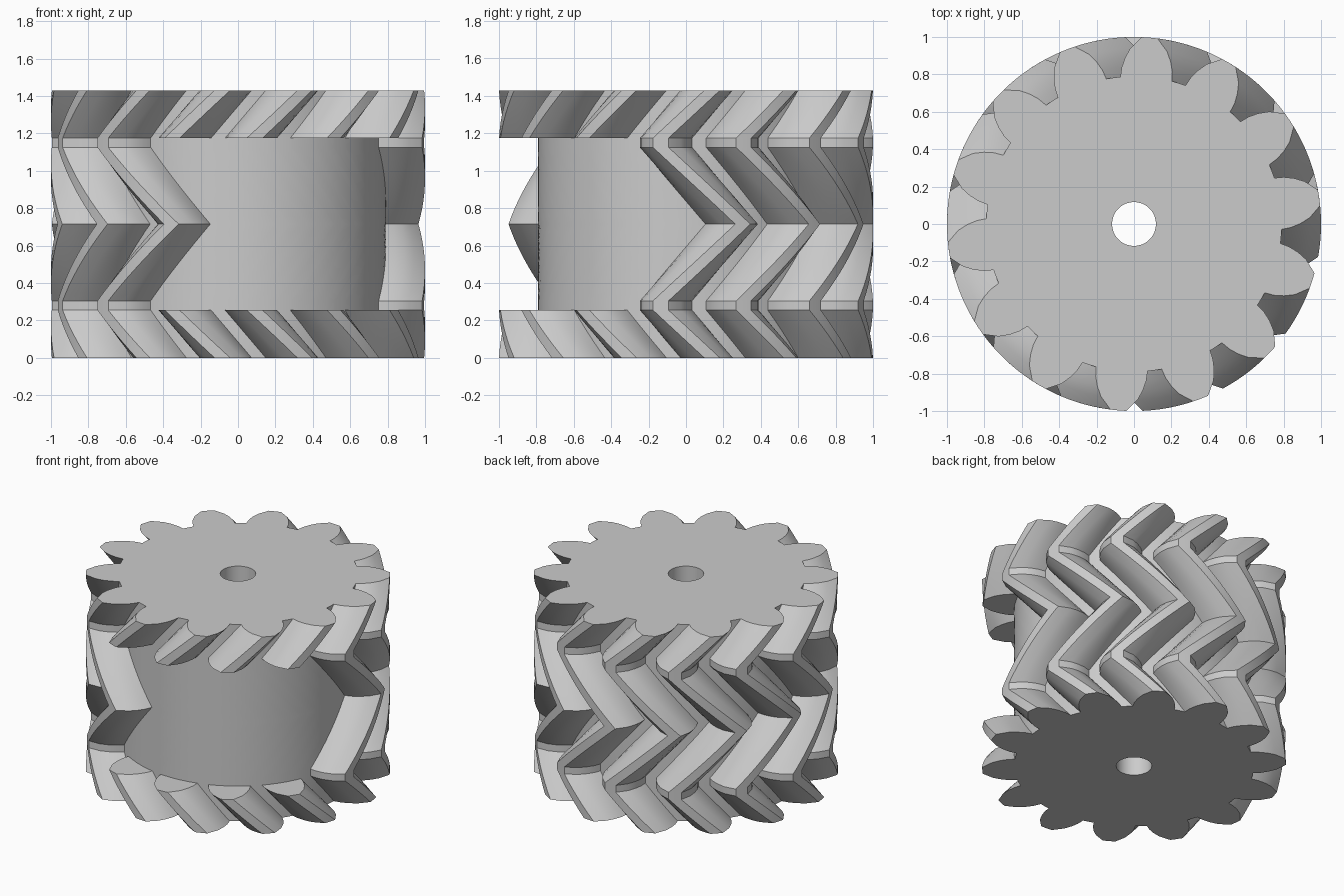
import bpy, bmesh
from math import radians, cos, sin

cube = bpy.data.objects.get("Cube")
if cube:
    bpy.data.objects.remove(cube, do_unlink=True)

TEETH = 14
PITCH = 360 / TEETH
ROOT, BORE, HEIGHT = 0.79, 0.117, 1.43
PHASE = 85.2                      # direction of the first tooth at the end faces
HELIX = 62                        # degrees of twist per unit of height
END, FLAT, MID = 0.255, 0.305, HEIGHT / 2
MISSING = range(7, 11)            # teeth cut away from the middle section

# Half of a tooth: (half-width in degrees, radius), root to tip
FLANK = [(10.1, ROOT), (9.3, 0.84), (7.9, 0.89), (6.0, 0.94), (2.4, 1.0)]
TOOTH = ([(-a, r) for a, r in FLANK] + [(0, 1.0)] + FLANK[::-1]
         + [(PITCH / 2, ROOT)])


def twist(z):
    """Herringbone twist: mirrored about mid height, with short straight collars."""
    d = min(z, HEIGHT - z)
    return -HELIX * min(d, END) + HELIX * max(0, d - FLAT)


def ring(bm, z, cut=False, bore=False):
    """One closed cross-section of the gear at height z."""
    verts = []
    for k in range(TEETH):
        for a, r in TOOTH:
            if bore:
                r = BORE
            elif cut and k in MISSING:
                r = ROOT
            t = radians(PHASE + k * PITCH + a + twist(z))
            verts.append(bm.verts.new((r * cos(t), r * sin(t), z)))
    return verts


def span(z0, z1, steps):
    return [z0 + (z1 - z0) * i / steps for i in range(steps + 1)]


bm = bmesh.new()

# Stack: bore, lower toothed rim, partly toothed middle, upper toothed rim
lower = span(0, END, 6)
middle = [END] + span(FLAT, MID, 10)
middle += [HEIGHT - z for z in middle[-2::-1]]
upper = [HEIGHT - z for z in lower[::-1]]

rings = [ring(bm, 0, bore=True)]
rings += [ring(bm, z) for z in lower]
rings += [ring(bm, z, cut=True) for z in middle]
rings += [ring(bm, z) for z in upper]
rings += [ring(bm, HEIGHT, bore=True)]

# Skin the rings; the last pair closes the bore
for low, high in zip(rings, rings[1:] + rings[:1]):
    for i in range(len(low)):
        j = (i + 1) % len(low)
        bm.faces.new((low[i], low[j], high[j], high[i]))

bmesh.ops.remove_doubles(bm, verts=bm.verts, dist=0.0001)
bmesh.ops.recalc_face_normals(bm, faces=bm.faces)

mesh = bpy.data.meshes.new("herringbone_gear")
bm.to_mesh(mesh)
bm.free()
gear = bpy.data.objects.new("herringbone_gear", mesh)
bpy.context.collection.objects.link(gear)

# Plain grey metal
grey = bpy.data.materials.new("light_grey")
grey.use_nodes = True
colour = (0.6, 0.6, 0.6, 1)
grey.diffuse_color = colour
grey.node_tree.nodes["Principled BSDF"].inputs["Base Color"].default_value = colour
mesh.materials.append(grey)

# Smooth curved surfaces, sharp tooth edges
bpy.ops.object.select_all(action="DESELECT")
gear.select_set(True)
bpy.context.view_layer.objects.active = gear
bpy.ops.object.shade_smooth_by_angle(angle=radians(25))
